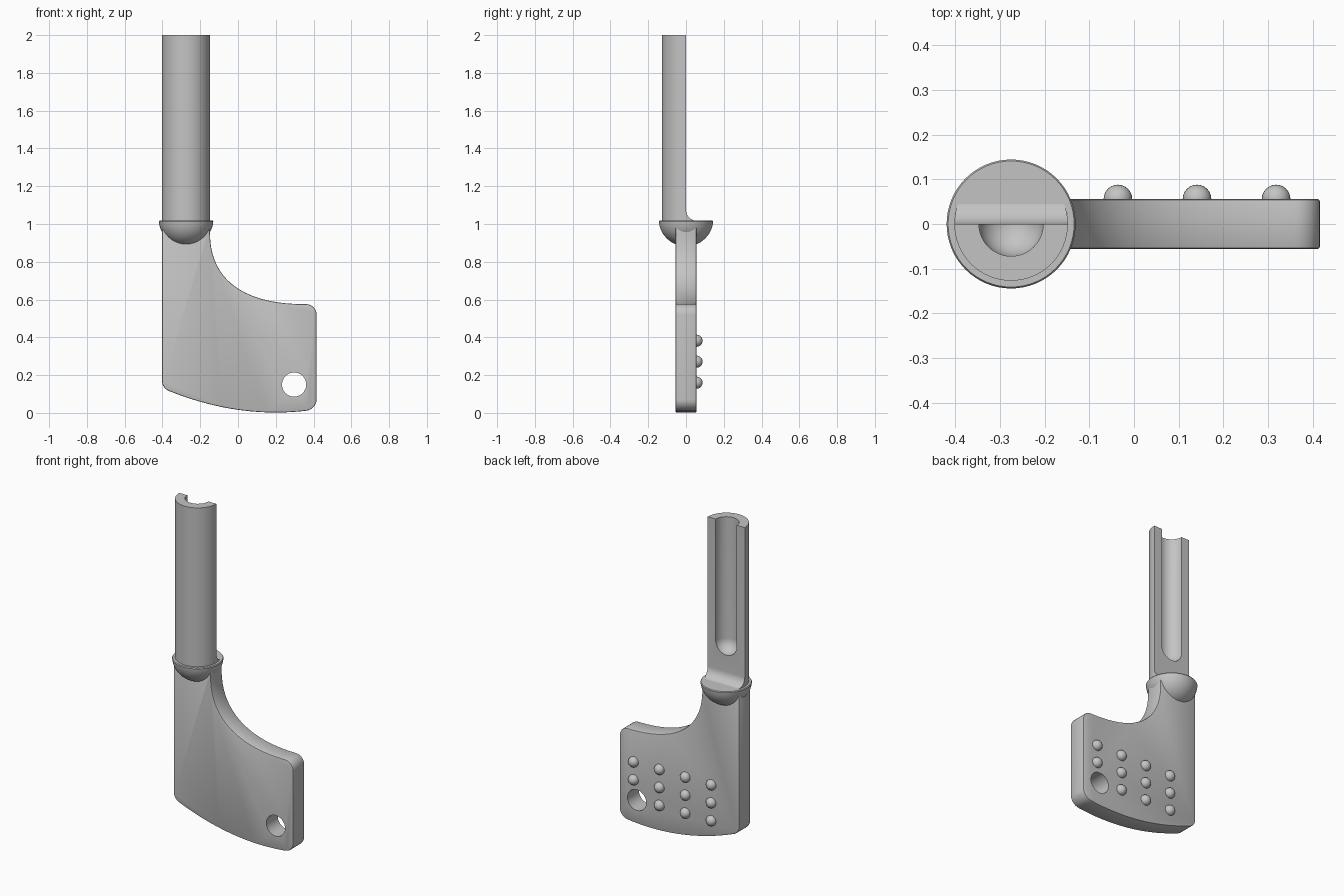
import bpy, bmesh
from math import pi, sin, cos, radians
from mathutils import Vector
from mathutils.geometry import interpolate_bezier

default = bpy.data.objects.get("Cube")
if default:
    bpy.data.objects.remove(default)

grey = bpy.data.materials.new("plain grey")
grey.use_nodes = True
grey.diffuse_color = (0.55, 0.55, 0.55, 1)
grey.node_tree.nodes["Principled BSDF"].inputs["Base Color"].default_value = grey.diffuse_color

AXIS_X = -0.275      # centre line of tube and cup
RIM_Z = 1.018
HALF = 0.056         # half the plate thickness
TUBE_R = 0.127


def make_object(name, bm):
    bmesh.ops.remove_doubles(bm, verts=bm.verts, dist=1e-5)
    bmesh.ops.recalc_face_normals(bm, faces=bm.faces)
    mesh = bpy.data.meshes.new(name)
    bm.to_mesh(mesh)
    bm.free()
    mesh.materials.append(grey)
    obj = bpy.data.objects.new(name, mesh)
    bpy.context.collection.objects.link(obj)
    return obj


def prism(name, points, depth):
    """Extrude a closed outline along a vector."""
    bm = bmesh.new()
    face = bm.faces.new([bm.verts.new(p) for p in points])
    new = bmesh.ops.extrude_face_region(bm, geom=[face])["geom"]
    bmesh.ops.translate(bm, vec=depth, verts=[v for v in new if isinstance(v, bmesh.types.BMVert)])
    return make_object(name, bm)


def lathe(name, profile, steps=64):
    """Spin a radius/height profile around the tube axis."""
    bm = bmesh.new()
    verts = [bm.verts.new((AXIS_X + r, 0, z)) for r, z in profile]
    edges = [bm.edges.new(pair) for pair in zip(verts, verts[1:])]
    bmesh.ops.spin(bm, geom=verts + edges, cent=(AXIS_X, 0, 0), axis=(0, 0, 1),
                   angle=2 * pi, steps=steps)
    return make_object(name, bm)


def activate(obj):
    bpy.ops.object.select_all(action='DESELECT')
    obj.select_set(True)
    bpy.context.view_layer.objects.active = obj


def cut(obj, cutter):
    mod = obj.modifiers.new("cut", 'BOOLEAN')
    mod.operation = 'DIFFERENCE'
    mod.solver = 'EXACT'
    mod.object = cutter
    activate(obj)
    bpy.ops.object.modifier_apply(modifier=mod.name)
    bpy.data.objects.remove(cutter)


def smooth(obj):
    activate(obj)
    bpy.ops.object.shade_smooth_by_angle(angle=radians(35))


def arc(radius, z, start, end, n=16):
    angles = [start + (end - start) * i / n for i in range(n + 1)]
    return [(max(0, radius * cos(a)), z + radius * sin(a)) for a in angles]


def bezier(a, b, c, d, n):
    return [tuple(p) for p in interpolate_bezier(*[Vector(p) for p in (a, b, c, d)], n)]


def corner(a, tip, b):
    """Rounded corner pulled towards its tip."""
    pull = [Vector(p).lerp(Vector(tip), 0.56) for p in (a, b)]
    return bezier(a, pull[0], pull[1], b, 8)


# Flat plate: sagging bottom edge, rounded corners, concave neck
def sag(x):
    return 0.002 + 0.357 * (x - 0.2) ** 2


left, right, neck = -0.402, 0.416, -0.148
outline = [(left, 1.0)]
outline += corner((left, 0.165), (left, 0.128), (-0.36, sag(-0.36)))
outline += [(x, sag(x)) for x in [-0.36 + 0.72 * i / 24 for i in range(1, 24)]]
outline += corner((0.36, sag(0.36)), (right, 0.018), (right, 0.07))
outline += corner((right, 0.52), (right, 0.576), (0.36, 0.576))
outline += bezier((0.34, 0.576), (0.06, 0.578), (neck, 0.685), (neck, 0.95), 32)
outline += [(neck, 1.0)]
plate = prism("plate", [(x, -HALF, z) for x, z in outline], (0, 2 * HALF, 0))
bevel = plate.modifiers.new("soft edges", 'BEVEL')
bevel.width = 0.006
bevel.segments = 2
bevel.limit_method = 'ANGLE'
bevel.angle_limit = radians(50)
activate(plate)
bpy.ops.object.modifier_apply(modifier=bevel.name)

# Round hole through the lower corner
ring = [2 * pi * i / 48 for i in range(48)]
cut(plate, prism("hole_cutter",
                 [(0.297 + 0.064 * cos(a), -0.2, 0.15 + 0.064 * sin(a)) for a in ring], (0, 0.4, 0)))
smooth(plate)

# Cup between plate and tube
cup = lathe("cup", arc(0.145, 1.027, -pi / 2, -0.1) + [(0.141, RIM_Z), (0, RIM_Z)])
smooth(cup)

# Half tube: full rod, back half removed with a fillet at the foot, then a round-ended bore
tube = lathe("half_tube", [(0, 0.97), (TUBE_R, 0.97), (TUBE_R, 2), (0, 2)])
floor, fillet = RIM_Z - 0.002, 0.06
curve = arc(fillet, floor + fillet, pi, 1.5 * pi, 12)
side = [(0, 2.1)] + [(fillet - fillet * cos(a), floor + fillet - fillet * sin(a))
                     for a in [pi / 2 * i / 12 for i in range(13)]]
side += [(0.3, floor), (0.3, 2.1)]
cut(tube, prism("back_cutter", [(AXIS_X - 0.3, y, z) for y, z in side], (0.6, 0, 0)))
cut(tube, lathe("bore_cutter", arc(0.072, 1.25, -pi / 2, 0) + [(0.072, 2.1), (0, 2.1)], 48))
smooth(tube)

# Grip studs on the back, skipping the hole
for col in range(4):
    for row in range(3):
        if col == 3 and row == 0:
            continue
        bm = bmesh.new()
        bmesh.ops.create_uvsphere(bm, u_segments=24, v_segments=14, radius=0.032)
        stud = make_object(f"stud_{col}_{row}", bm)
        stud.location = (-0.213 + 0.177 * col, HALF, 0.16 + 0.111 * row)
        smooth(stud)
